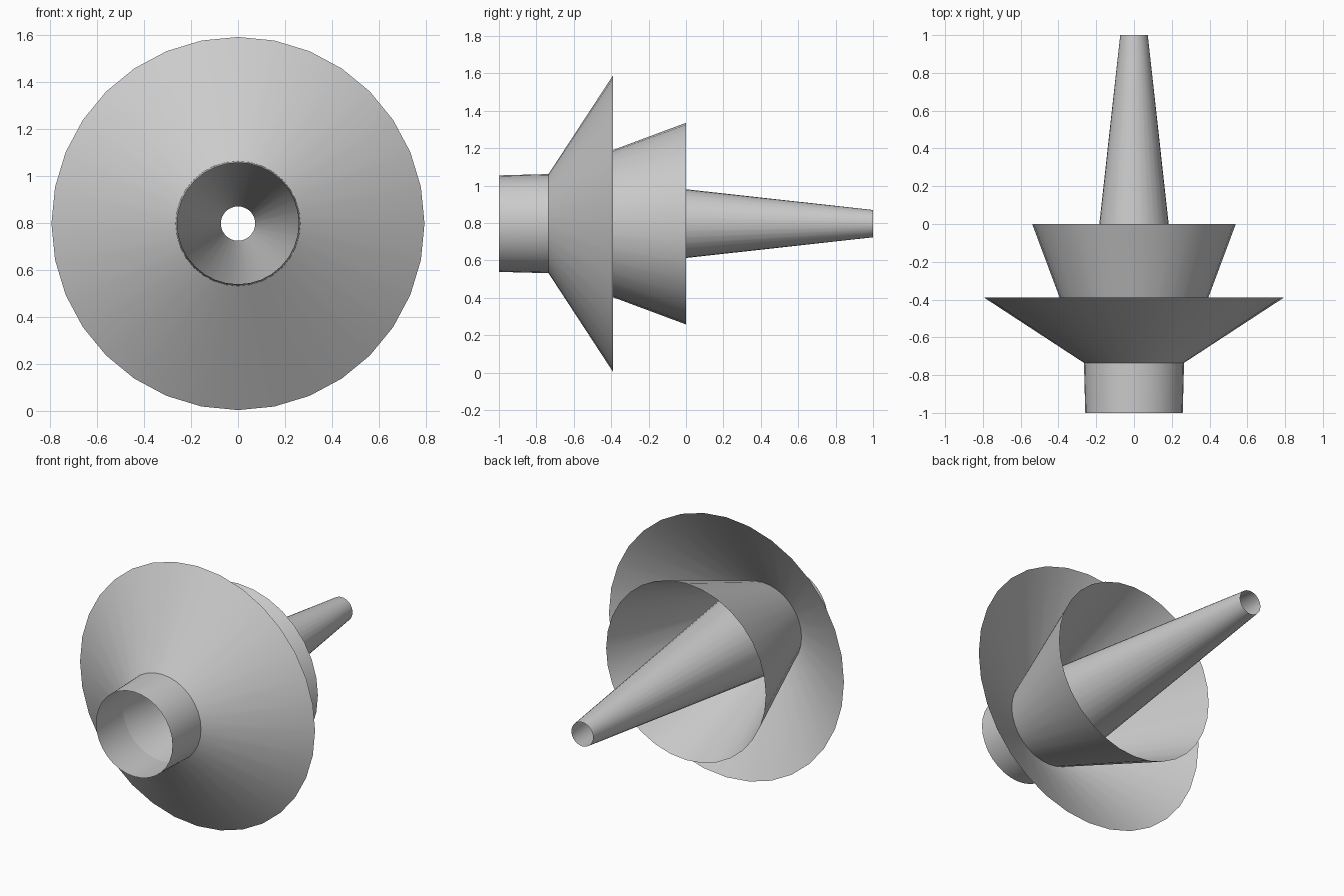
import bpy, bmesh
from math import sin, cos, pi

if "Cube" in bpy.data.objects:
    bpy.data.objects.remove(bpy.data.objects["Cube"])

SIDES = 32
AXIS_Z = 0.797
NECK_Y, NECK_R = -0.735, 0.265   # all four shells meet at this ring


def open_cone(name, y0, r0, y1, r1):
    """Thin open-ended cone shell around the y axis."""
    bm = bmesh.new()
    rings = []
    for y, r in ((y0, r0), (y1, r1)):
        rings.append([bm.verts.new((r * sin(2 * pi * i / SIDES), y,
                                    AXIS_Z + r * cos(2 * pi * i / SIDES)))
                      for i in range(SIDES)])
    a, b = rings
    for i in range(SIDES):
        j = (i + 1) % SIDES
        bm.faces.new((a[i], b[i], b[j], a[j])).smooth = True
    bmesh.ops.recalc_face_normals(bm, faces=bm.faces)
    # make the normals face away from the axis
    f = next(iter(bm.faces))
    c = f.calc_center_median()
    if f.normal.x * c.x + f.normal.z * (c.z - AXIS_Z) < 0:
        bmesh.ops.reverse_faces(bm, faces=bm.faces)
    mesh = bpy.data.meshes.new(name)
    bm.to_mesh(mesh)
    bm.free()
    obj = bpy.data.objects.new(name, mesh)
    bpy.context.collection.objects.link(obj)
    return obj


# short front collar
open_cone("front_collar", -1.0, 0.258, NECK_Y, NECK_R)
# wide flared disc
open_cone("wide_flare", NECK_Y, NECK_R, -0.39, 0.793)
# inner cup, opening backwards
open_cone("inner_cup", NECK_Y, NECK_R, 0.0, 0.539)
# long tapering spout running through the cup
open_cone("long_spout", NECK_Y, NECK_R, 1.0, 0.073)
